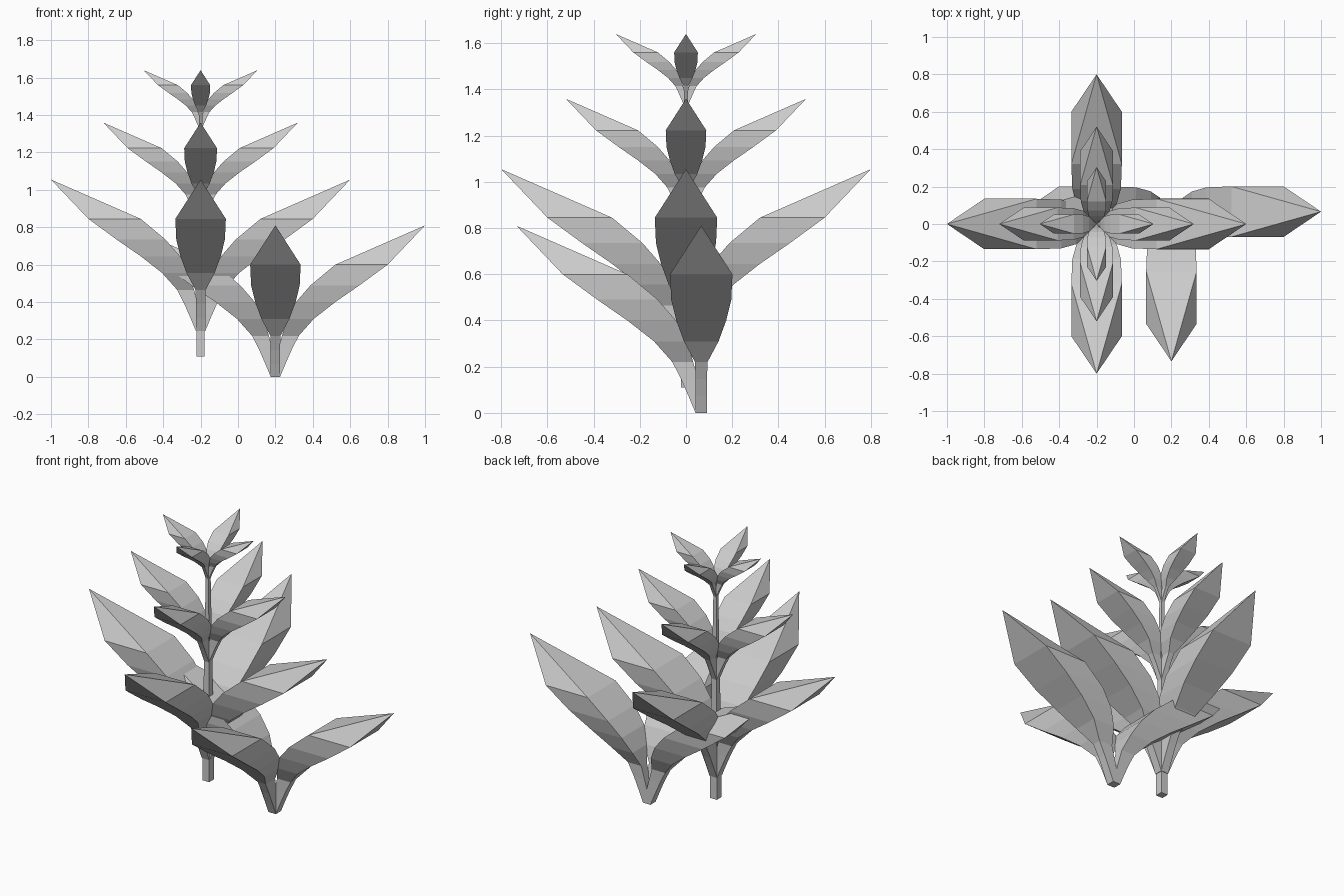
import bpy, bmesh
from math import radians
from mathutils import Matrix, Vector

if "Cube" in bpy.data.objects:
    bpy.data.objects.remove(bpy.data.objects["Cube"])

# Leaf rings: height, inner reach, outer reach, half width
LEAF = [(0, -.025, .025, .025), (.07, -.005, .054, .025), (.145, .015, .087, .025),
        (.22, .035, .125, .027), (.31, .062, .205, .075), (.40, .11, .32, .108),
        (.49, .188, .45, .130), (.60, .32, .60, .135)]
TIP = (.80, 0, .81)


def loft(name, rings, tip=None, matrix=Matrix()):
    """Skin four-sided horizontal rings, closed by a flat cap or a point."""
    bm = bmesh.new()
    loops = []
    for z, a, b, w in rings:
        loops.append([bm.verts.new(p) for p in
                      ((a, -w, z), (b, -w, z), (b, w, z), (a, w, z))])
    bm.faces.new(loops[0][::-1])
    for lo, hi in zip(loops, loops[1:]):
        for i in range(4):
            j = (i + 1) % 4
            bm.faces.new((lo[i], lo[j], hi[j], hi[i]))
    if tip:
        t = bm.verts.new(tip)
        for i in range(4):
            bm.faces.new((loops[-1][i], loops[-1][(i + 1) % 4], t))
    else:
        bm.faces.new(loops[-1])
    bm.transform(matrix)
    bmesh.ops.recalc_face_normals(bm, faces=bm.faces)
    mesh = bpy.data.meshes.new(name)
    bm.to_mesh(mesh)
    bm.free()
    obj = bpy.data.objects.new(name, mesh)
    bpy.context.collection.objects.link(obj)
    return obj


def whorl(name, base, size, angles):
    """A ring of leaves sharing one base point."""
    for a in angles:
        m = (Matrix.Translation(Vector(base)) @ Matrix.Rotation(radians(a), 4, 'Z')
             @ Matrix.Scale(size, 4))
        loft(f"{name}_leaf_{a}", LEAF, TIP, m)


# Tall plant: three tiers of four leaves on a tapering square stem
for tier, (z, size) in {"lower": (.245, 1), "middle": (.833, .65), "upper": (1.332, .38)}.items():
    whorl(tier, (-.2, 0, z), size, (0, 90, 180, 270))
stem = [(.11, .022), (.46, .022), (.84, .016), (1.36, .0095)]
loft("tall_stem", [(z, -w, w, w) for z, w in stem], matrix=Matrix.Translation((-.2, 0, 0)))

# Small plant: three leaves, open at the back
whorl("small_plant", (.2, .066, 0), 1, (0, 180, 270))
